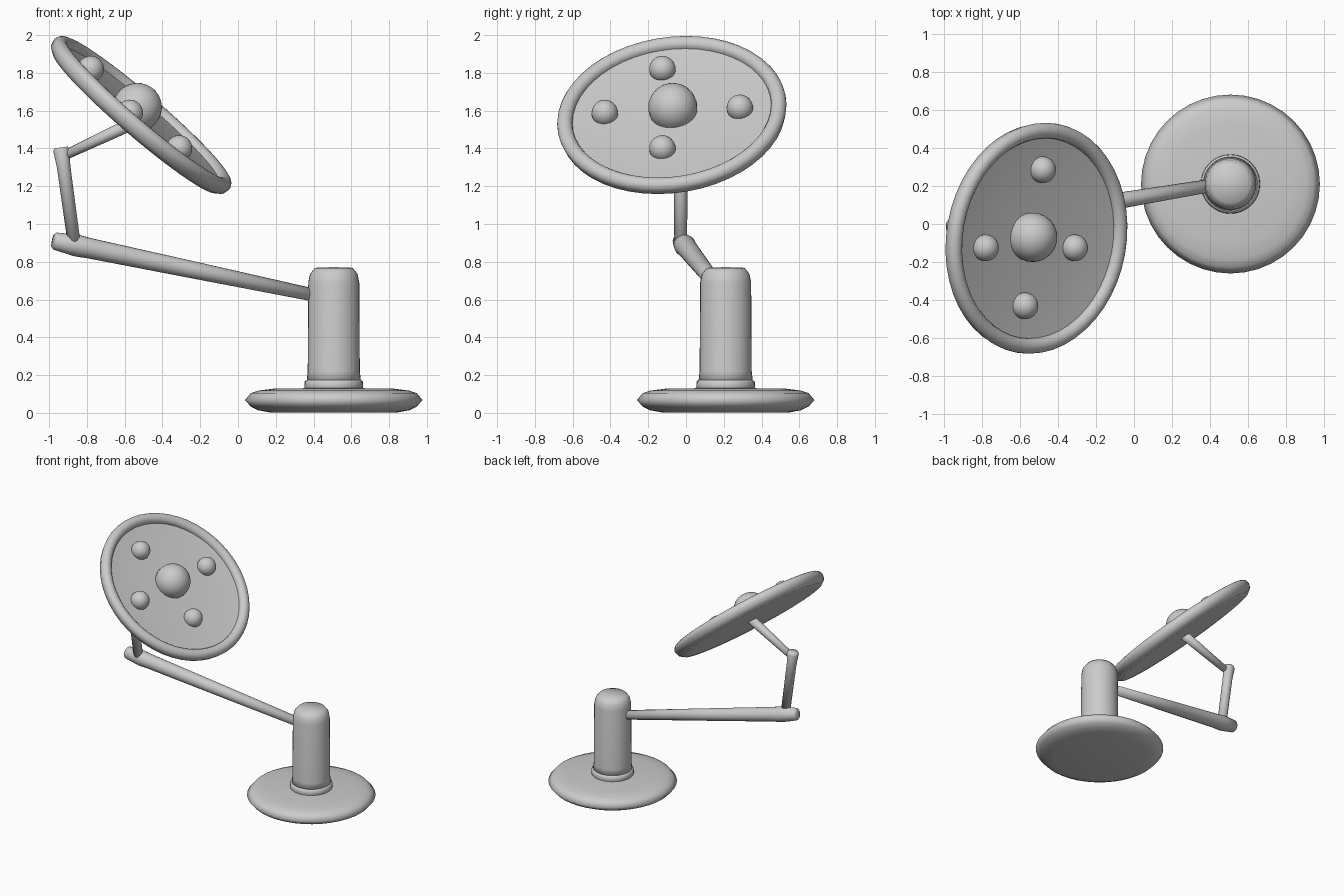
import bpy, bmesh
from math import cos, sin, pi, radians
from mathutils import Vector

cube = bpy.data.objects.get("Cube")
if cube:
    bpy.data.objects.remove(cube)

grey = bpy.data.materials.new("light_grey")
grey.use_nodes = True
COLOR = (0.6, 0.6, 0.6, 1)
grey.diffuse_color = COLOR
grey.node_tree.nodes["Principled BSDF"].inputs["Base Color"].default_value = COLOR


def lathe(name, profile, origin, axis=(0, 0, 1), segments=32, angle=50):
    """Spin (radius, height) points around an axis into a smooth, coloured part."""
    bm = bmesh.new()
    verts = [bm.verts.new((r, 0, h)) for r, h in profile]
    edges = [bm.edges.new(pair) for pair in zip(verts, verts[1:])]
    bmesh.ops.spin(bm, geom=verts + edges, cent=(0, 0, 0), axis=(0, 0, 1),
                   angle=2 * pi, steps=segments)
    bmesh.ops.remove_doubles(bm, verts=bm.verts, dist=0.0005)
    bmesh.ops.recalc_face_normals(bm, faces=bm.faces)
    mesh = bpy.data.meshes.new(name)
    bm.to_mesh(mesh)
    bm.free()
    mesh.materials.append(grey)
    obj = bpy.data.objects.new(name, mesh)
    bpy.context.collection.objects.link(obj)
    obj.location = origin
    obj.rotation_euler = Vector(axis).to_track_quat("Z", "Y").to_euler()
    bpy.ops.object.select_all(action="DESELECT")
    obj.select_set(True)
    bpy.context.view_layer.objects.active = obj
    bpy.ops.object.shade_smooth_by_angle(angle=radians(angle))


def rod(name, start, end, radii):
    """Closed rod with (fraction along, radius) stations."""
    start, end = Vector(start), Vector(end)
    axis = end - start
    body = [(r, t * axis.length) for t, r in radii]
    profile = [(0, 0)] + body + [(0, axis.length)]
    lathe(name, profile, start, axis, 20, 100)


def dome(name, center, radius, axis):
    """Slightly more than half a ball, closed underneath."""
    arc = [(radius * cos(a), radius * sin(a))
           for a in (radians(-15 + 10.5 * i) for i in range(10))]
    lathe(name, [(0, arc[0][1])] + arc + [(0, radius)], center, axis, 24, 60)


# Base and post
POST = (0.507, 0.21, 0)
lathe("base", [(0, 0.003), (0.34, 0.003), (0.40, 0.014), (0.44, 0.034), (0.47, 0.068),
               (0.44, 0.104), (0.40, 0.118), (0.32, 0.128), (0, 0.133)],
      POST, segments=40, angle=120)
lathe("post_collar", [(0, 0.12), (0.15, 0.12), (0.156, 0.14), (0.154, 0.165),
                      (0.143, 0.175), (0, 0.175)], POST)
lathe("post", [(0, 0.13), (0.144, 0.165), (0.138, 0.22), (0.135, 0.69),
               (0.126, 0.735), (0.1, 0.768), (0, 0.772)], POST, angle=100)

# Arms
rod("lower_arm", (-0.98, -0.027, 0.912), (0.42, 0.205, 0.62),
    [(0, 0.035), (0.008, 0.046), (0.09, 0.058), (0.14, 0.054), (0.5, 0.046), (1, 0.034)])
rod("upright_arm", (-0.868, -0.028, 0.9), (-0.937, -0.028, 1.405),
    [(0, 0.034), (0.8, 0.036), (0.97, 0.043), (1, 0.036)])
rod("head_arm", (-0.925, -0.03, 1.36), (-0.5, -0.07, 1.56),
    [(0, 0.025), (0.6, 0.032), (1, 0.036)])

# Tilted dish: flat back, chunky rim and a shallow hollow
NORMAL = Vector((0.647, -0.115, 0.753)).normalized()
CENTER = Vector((-0.51, -0.075, 1.58))
rim = [(0.57 + 0.041 * cos(a), 0.041 * sin(a))
       for a in (radians(20 * i) for i in range(9))]
lathe("dish", [(0, -0.058), (0.5, -0.06), (0.568, -0.058), (0.602, -0.034)] + rim
      + [(0.53, 0.0), (0.45, -0.008), (0.3, -0.016), (0, -0.022)],
      CENTER, NORMAL, 48, 60)

# Lamp bulbs
dome("center_bulb", (-0.533, -0.07, 1.617), 0.13, NORMAL)
for i, spot in enumerate([(-0.78, -0.125, 1.82), (-0.312, -0.125, 1.4),
                          (-0.48, 0.285, 1.615), (-0.573, -0.43, 1.588)]):
    dome(f"small_bulb_{i + 1}", spot, 0.07, NORMAL)
